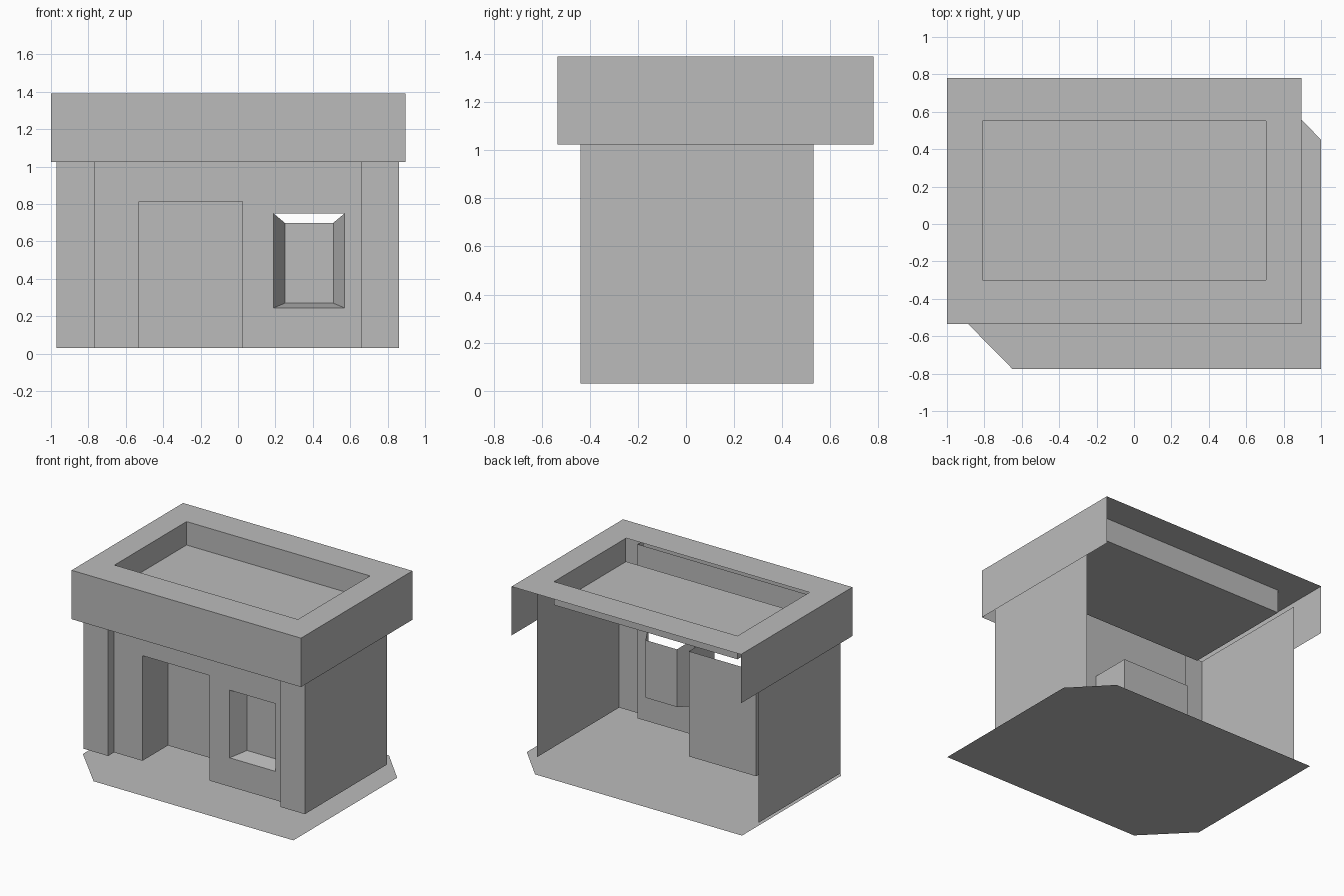
import bpy

if "Cube" in bpy.data.objects:
    bpy.data.objects.remove(bpy.data.objects["Cube"])

grey = bpy.data.materials.new("plain_grey")
grey.diffuse_color = (0.5, 0.5, 0.5, 1)
grey.use_nodes = True
grey.node_tree.nodes["Principled BSDF"].inputs["Base Color"].default_value = grey.diffuse_color


def make(name, faces):
    """Build one flat-shaded object from a list of face outlines, sharing corners."""
    index, verts, polys = {}, [], []
    for face in faces:
        poly = []
        for p in face:
            key = tuple(round(c, 4) for c in p)
            if key not in index:
                index[key] = len(verts)
                verts.append(key)
            poly.append(index[key])
        polys.append(poly)
    mesh = bpy.data.meshes.new(name)
    mesh.from_pydata(verts, [], polys)
    mesh.materials.append(grey)
    bpy.context.collection.objects.link(bpy.data.objects.new(name, mesh))


def upright(path, z0, z1):
    """Vertical faces standing on a plan path."""
    return [[(*a, z0), (*b, z0), (*b, z1), (*a, z1)] for a, b in zip(path, path[1:])]


def rect(x0, x1, y0, y1, z):
    """Horizontal rectangle."""
    return [(x0, y0, z), (x1, y0, z), (x1, y1, z), (x0, y1, z)]


BASE, WALL_TOP = 0.03, 1.33
FRONT, PIER = -0.37, -0.44

# paved ground with two clipped corners
plan = [(-0.65, -0.775), (1, -0.775), (1, 0.45), (0.75, 0.71), (-0.96, 0.71), (-0.96, -0.46)]
make("ground_slab", [[(x, y, 0) for x, y in plan]])

# side walls wrapping round into the front piers
make("left_wall", upright([(-0.97, 0.53), (-0.97, PIER), (-0.765, PIER), (-0.765, FRONT)], BASE, WALL_TOP))
make("right_wall", upright([(0.66, FRONT), (0.66, PIER), (0.86, PIER), (0.86, 0.53)], BASE, WALL_TOP))

# front wall, leaving the door and window openings free
dx0, dx1, dtop = -0.53, 0.025, 0.815
wx0, wx1, wz0, wz1 = 0.19, 0.57, 0.245, 0.75


def strip(x0, x1, z0, z1):
    return upright([(x0, FRONT), (x1, FRONT)], z0, z1)


make("front_wall",
     strip(-0.765, dx0, BASE, WALL_TOP) + strip(dx0, dx1, dtop, WALL_TOP)
     + strip(dx1, wx0, BASE, WALL_TOP) + strip(wx0, wx1, BASE, wz0)
     + strip(wx0, wx1, wz1, WALL_TOP) + strip(wx1, 0.66, BASE, WALL_TOP))

# deep doorway, open above
make("doorway", upright([(dx0, FRONT), (dx0, -0.07), (dx1, -0.07), (dx1, FRONT)], BASE, dtop))

# tapered window recess: pane, two sides and sill
outer = [(wx0, FRONT, wz1), (wx0, FRONT, wz0), (wx1, FRONT, wz0), (wx1, FRONT, wz1)]
pane = [(0.25, -0.25, 0.70), (0.25, -0.25, 0.27), (0.51, -0.25, 0.27), (0.51, -0.25, 0.70)]
make("window", [pane] + [[outer[i], outer[i + 1], pane[i + 1], pane[i]] for i in range(3)])

# roof: fascia on three sides, flat rim, sunken deck
X0, X1, Y0, Y1 = -1, 0.895, -0.535, 0.78
a0, a1, b0, b1 = -0.81, 0.705, -0.30, 0.55
TOP, DECK, EAVE = 1.39, 1.215, 1.025
o = rect(X0, X1, Y0, Y1, TOP)
i = rect(a0, a1, b0, b1, TOP)
rim = [[o[k], o[(k + 1) % 4], i[(k + 1) % 4], i[k]] for k in range(4)]
make("roof",
     upright([(X0, Y1), (X0, Y0), (X1, Y0), (X1, Y1)], EAVE, TOP) + rim
     + upright([(a1, b0), (a1, b1), (a0, b1), (a0, b0)], DECK, TOP)
     + [rect(a0, a1, b0, b1, DECK)])
